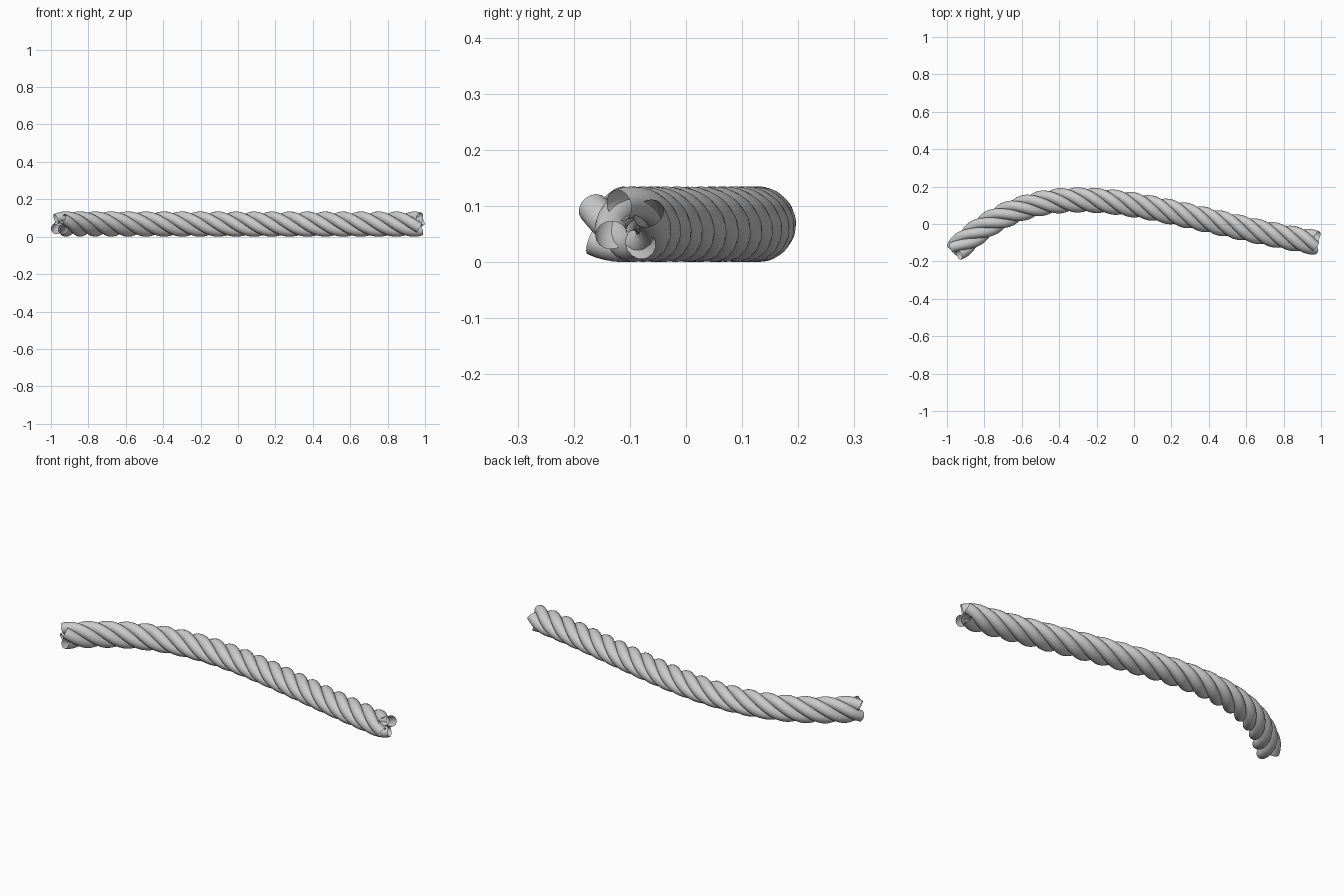
import bpy
from math import sin, cos, pi, radians
from mathutils import Vector

if "Cube" in bpy.data.objects:
    bpy.data.objects.remove(bpy.data.objects["Cube"])

STRANDS, TURNS = 4, 5.21
STRAND_R, HELIX_R = 0.0285, 0.039
STEPS = 180
END_PHASE = radians(30)

# Rope centre line: one planar cubic Bezier
P = [Vector(p) for p in ((-0.955, -0.145, 0.0675), (-0.455, 0.355, 0.0675),
                         (0.1, 0.045, 0.0675), (0.975, -0.1, 0.0675))]


def point(t):
    u = 1 - t
    return u**3 * P[0] + 3*u*u*t * P[1] + 3*u*t*t * P[2] + t**3 * P[3]


def tangent(t):
    u = 1 - t
    return (u*u*(P[1]-P[0]) + 2*u*t*(P[2]-P[1]) + t*t*(P[3]-P[2])).normalized()


# Cumulative length, so the twist is even along the rope
ts = [i / STEPS for i in range(STEPS + 1)]
dist = [0.0]
for a, b in zip(ts, ts[1:]):
    dist.append(dist[-1] + (point(b) - point(a)).length)

up = Vector((0, 0, 1))
for k in range(STRANDS):
    # One twisted strand as an open round tube
    curve = bpy.data.curves.new(f"rope_strand_{k + 1}", 'CURVE')
    curve.dimensions = '3D'
    curve.bevel_depth = STRAND_R
    curve.bevel_resolution = 6
    curve.use_fill_caps = False
    spline = curve.splines.new('POLY')
    spline.points.add(STEPS)
    for i, t in enumerate(ts):
        side = up.cross(tangent(t))
        ang = END_PHASE + 2*pi*(k / STRANDS + TURNS*(dist[i] / dist[-1] - 1))
        p = point(t) + HELIX_R * (cos(ang) * side + sin(ang) * up)
        spline.points[i].co = (*p, 1)
    spline.use_smooth = True
    strand = bpy.data.objects.new(f"rope_strand_{k + 1}", curve)
    bpy.context.collection.objects.link(strand)
